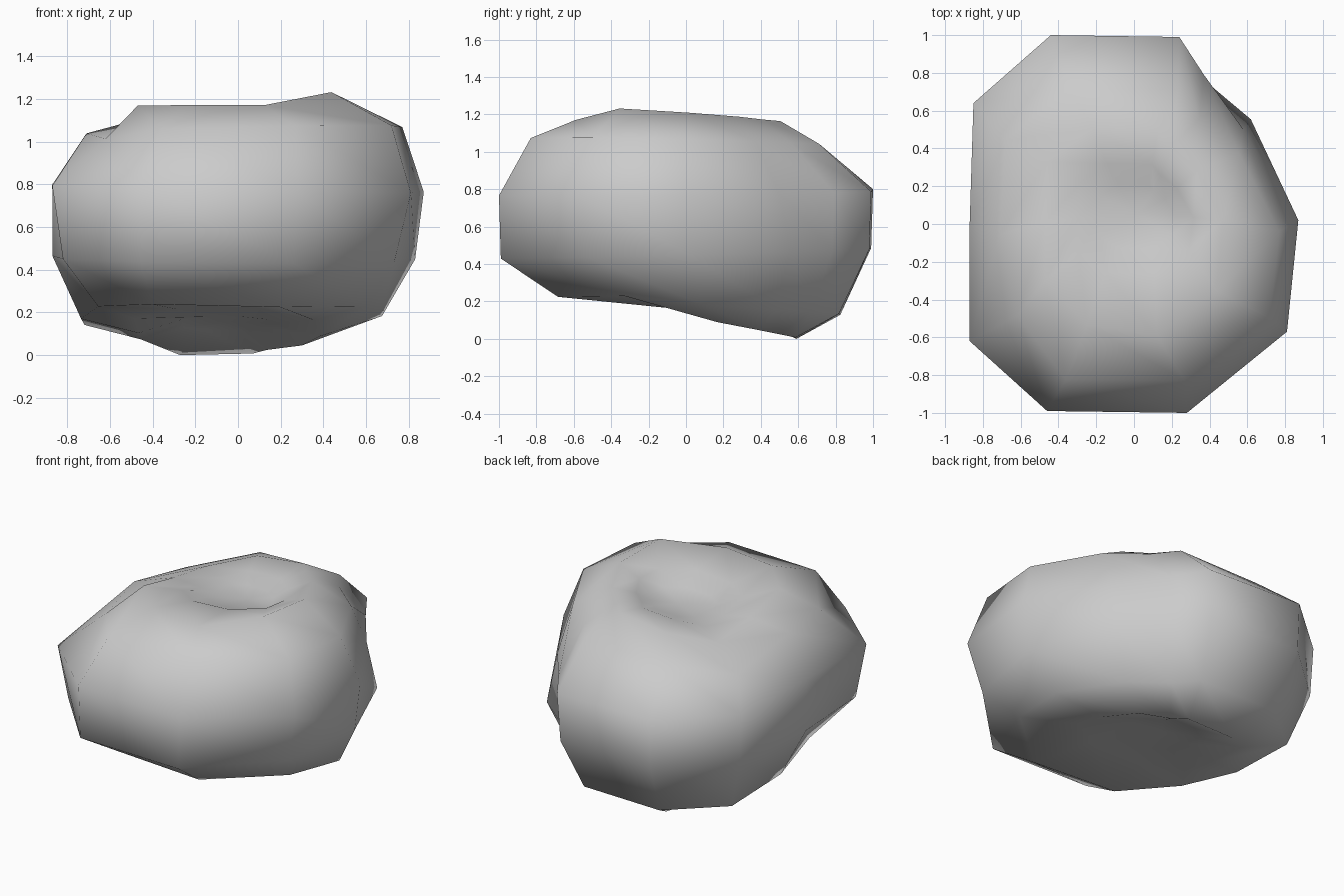
import bpy, bmesh
from mathutils import Vector

# Irregular eleven-sided outline seen from above
outline = [(-0.44, 1.0), (0.24, 0.99), (0.37, 0.79), (0.62, 0.55), (0.87, 0.02),
           (0.81, -0.57), (0.28, -1.0), (-0.46, -0.99), (-0.87, -0.62),
           (-0.87, 0.0), (-0.85, 0.64)]

# Rings from underside hollow to top dimple:
# x scale, y scale, x offset, y offset, height, slope along x, slope along y
rings = [
    (0.24, 0.22, -0.05, 0.16, 0.17, 0.00, -0.14),   # underside hollow
    (0.50, 0.43, -0.05, 0.16, 0.11, 0.02, -0.18),   # underside lip
    (0.81, 0.755, -0.03, 0.07, 0.18, 0.01, -0.06),  # lower bevel
    (0.965, 0.99, -0.01, 0.00, 0.455, -0.01, 0.025),  # lower wall
    (1.00, 1.00, 0.00, 0.00, 0.78, -0.02, 0.01),    # upper wall
    (0.85, 0.775, 0.03, -0.055, 1.05, 0.02, -0.02),   # shoulder
    (0.54, 0.50, 0.00, 0.01, 1.18, 0.06, -0.05),    # top rim
    (0.35, 0.29, 0.01, 0.03, 1.135, 0.06, -0.04),   # dimple edge
    (0.23, 0.17, 0.02, 0.04, 1.085, 0.04, -0.02),   # dimple floor
]

# Local dents and bulges: (ring, side) -> shift
nudges = {
    (1, 10): (0.02, 0, 0.05), (1, 9): (0.02, 0, 0.03), (1, 3): (0.04, 0, 0),
    (1, 5): (0, 0, 0.03), (1, 6): (0, 0, 0.06), (1, 7): (0, 0, 0.06), (1, 8): (0, 0, 0.05),
    (2, 7): (0, 0.02, 0.02), (2, 8): (0.08, 0.06, 0.03), (2, 5): (-0.02, 0.03, 0.02),
    (3, 8): (0.03, 0.03, 0), (3, 9): (-0.02, 0, 0), (3, 5): (-0.04, 0.04, 0),
    (3, 3): (0.03, 0.01, 0), (4, 3): (-0.04, -0.05, 0),
    (5, 8): (0.09, 0.05, -0.035), (5, 10): (0.01, 0, -0.08),
    (6, 5): (0, -0.08, 0.01), (6, 6): (-0.03, -0.1, -0.045), (6, 7): (0, -0.05, -0.02),
    (6, 9): (0, 0, -0.05), (6, 10): (0, 0, -0.08), (6, 0): (0.02, 0, -0.02),
    (7, 9): (0, 0, -0.04), (7, 10): (0, 0, -0.04),
}

bm = bmesh.new()
loops = []
for r, (sx, sy, ox, oy, z, kx, ky) in enumerate(rings):
    loop = []
    for i, (u, v) in enumerate(outline):
        x, y = u * sx + ox, v * sy + oy
        p = Vector((x, y, z + kx * x + ky * y)) + Vector(nudges.get((r, i), (0, 0, 0)))
        loop.append(bm.verts.new(p))
    loops.append(loop)
n = len(outline)
for a, b in zip(loops, loops[1:]):
    for i in range(n):
        j = (i + 1) % n
        bm.faces.new((a[i], a[j], b[j], b[i]))

# Close hollow and dimple with fans
for loop, dz in ((loops[0], 0.01), (loops[-1], -0.01)):
    c = bm.verts.new(sum((v.co for v in loop), Vector()) / n + Vector((0, 0, dz)))
    for i in range(n):
        bm.faces.new((loop[i], loop[(i + 1) % n], c))

# Stand on the floor
low = min(v.co.z for v in bm.verts)
for v in bm.verts:
    v.co.z -= low
bmesh.ops.recalc_face_normals(bm, faces=bm.faces)
for f in bm.faces:
    f.smooth = True

mesh = bpy.data.meshes.new("lumpy_body")
bm.to_mesh(mesh)
bm.free()
body = bpy.data.objects.new("lumpy_body", mesh)
bpy.context.collection.objects.link(body)
